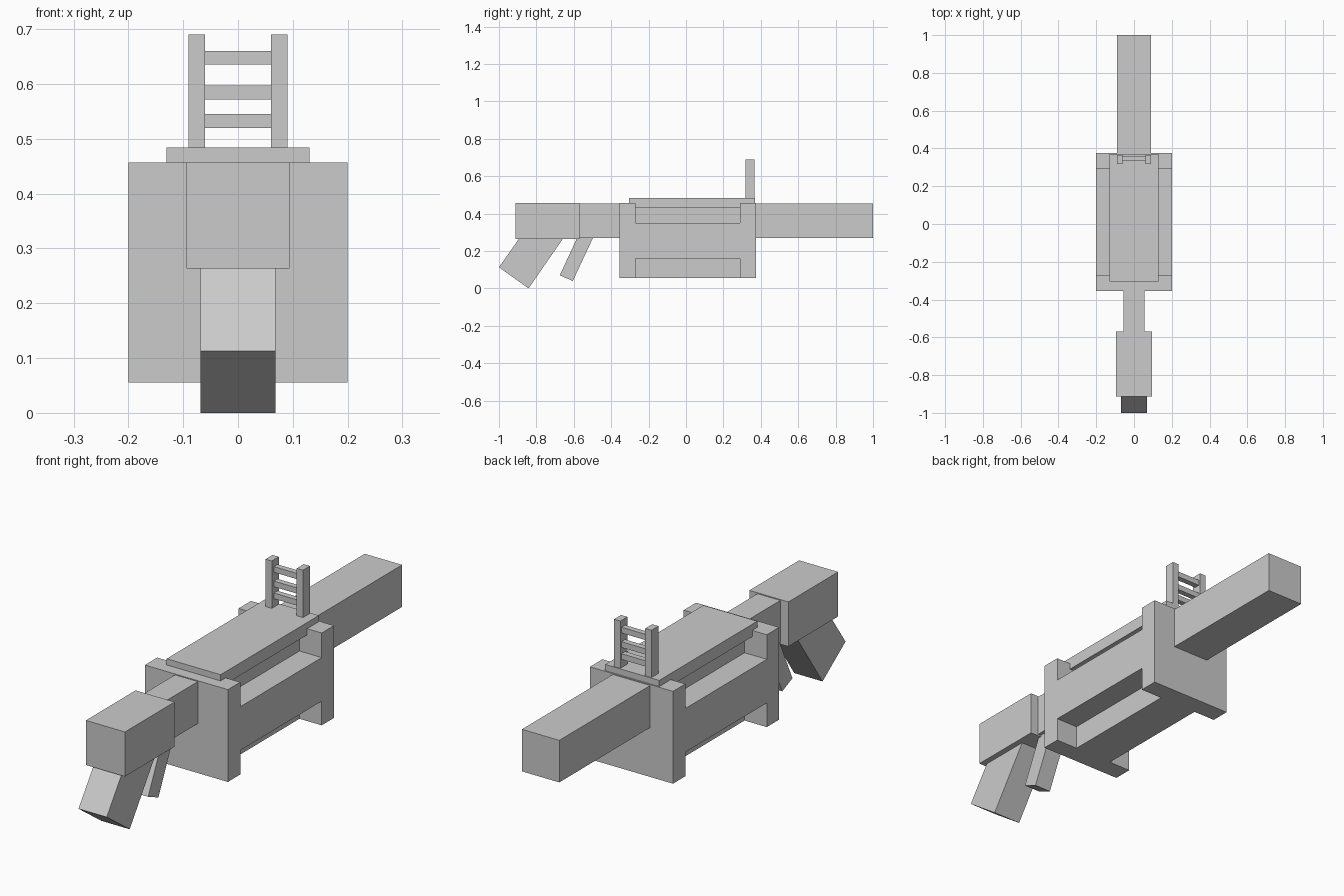
import bpy
import bmesh

if "Cube" in bpy.data.objects:
    bpy.data.objects.remove(bpy.data.objects["Cube"])


def finish(name, bm):
    bmesh.ops.recalc_face_normals(bm, faces=bm.faces)
    mesh = bpy.data.meshes.new(name)
    bm.to_mesh(mesh)
    bm.free()
    obj = bpy.data.objects.new(name, mesh)
    bpy.context.collection.objects.link(obj)
    return obj


def box(name, x, y, z):
    """Box from (min, max) ranges on each axis."""
    bm = bmesh.new()
    bmesh.ops.create_cube(bm, size=1)
    for v in bm.verts:
        v.co = [r[0] if c < 0 else r[1] for c, r in zip(v.co, (x, y, z))]
    return finish(name, bm)


def slab(name, half_width, profile):
    """Side (y, z) profile extruded symmetrically along x."""
    bm = bmesh.new()
    face = bm.faces.new([bm.verts.new((-half_width, y, z)) for y, z in profile])
    ext = bmesh.ops.extrude_face_region(bm, geom=[face])
    verts = [g for g in ext["geom"] if isinstance(g, bmesh.types.BMVert)]
    bmesh.ops.translate(bm, verts=verts, vec=(2 * half_width, 0, 0))
    return finish(name, bm)


def sym(w):
    return (-w, w)


# Body: two end plates joined by a narrow core and a wide middle block
box("front_end_plate", sym(0.2), (-0.355, -0.27), (0.055, 0.457))
box("rear_end_plate", sym(0.2), (0.29, 0.375), (0.055, 0.457))
box("body_core", sym(0.093), (-0.27, 0.29), (0.055, 0.43))
box("body_side_block", sym(0.2), (-0.27, 0.29), (0.16, 0.35))
box("top_plate", sym(0.13), (-0.305, 0.37), (0.43, 0.484))

# Barrel, neck and stock along the long axis
box("barrel", sym(0.09), (0.375, 1.0), (0.27, 0.453))
box("neck", sym(0.055), (-0.57, -0.355), (0.27, 0.453))
box("stock", sym(0.094), (-0.912, -0.57), (0.263, 0.457))

# Slanted grip and trigger
slab("grip", 0.068, [(-1.0, 0.113), (-0.842, 0.0), (-0.655, 0.27), (-0.89, 0.27)])
slab("trigger", 0.04, [(-0.675, 0.07), (-0.605, 0.04), (-0.495, 0.275), (-0.58, 0.275)])

# Ladder-shaped sight
for side, x in (("left", (-0.09, -0.06)), ("right", (0.06, 0.09))):
    box(f"sight_post_{side}", x, (0.318, 0.366), (0.484, 0.69))
for i, z in enumerate((0.52, 0.572, 0.635)):
    box(f"sight_rung_{i + 1}", sym(0.06), (0.333, 0.358), (z, z + 0.025))
